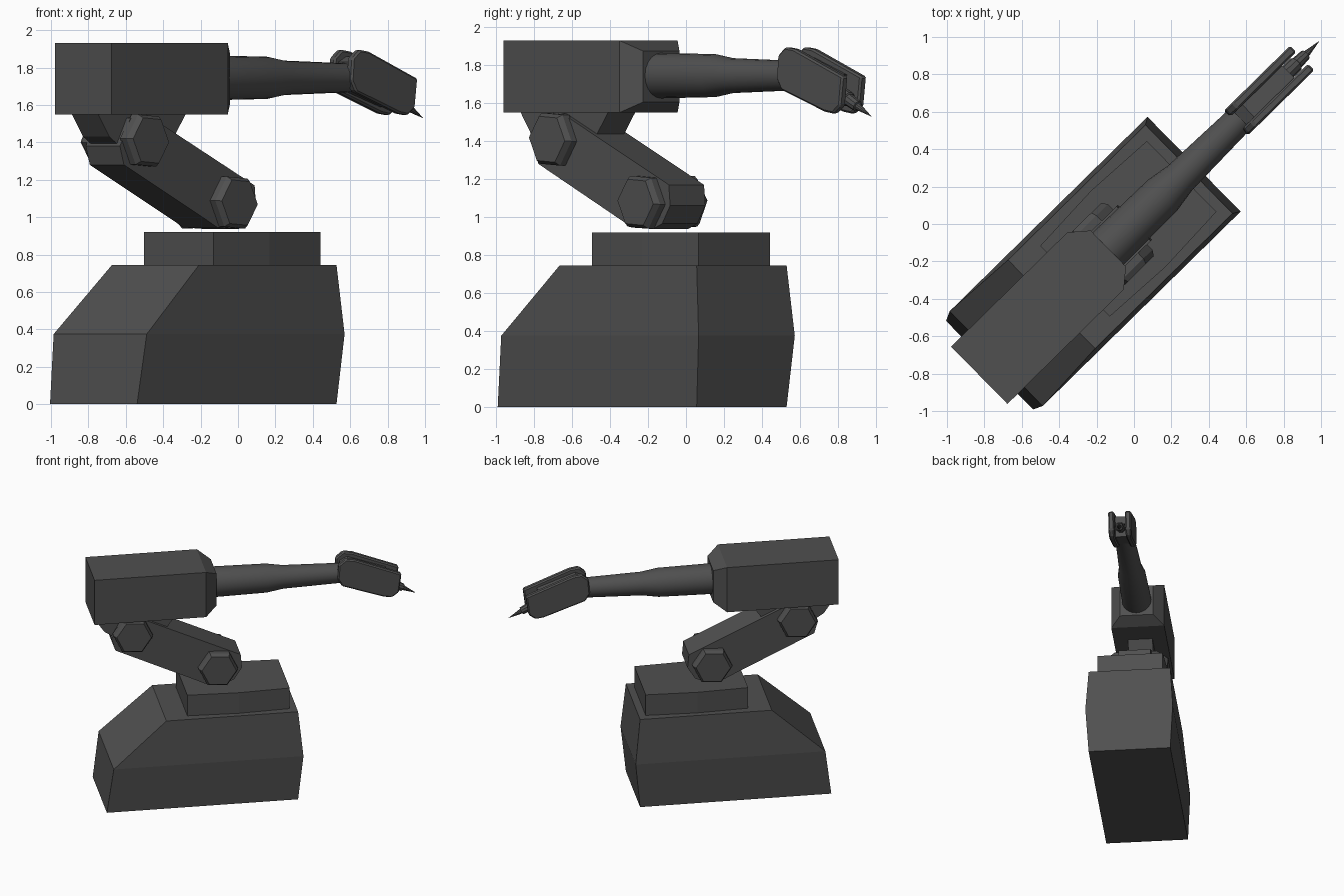
import bpy
from math import cos, sin, pi, radians
from mathutils import Matrix, Vector

if "Cube" in bpy.data.objects:
    bpy.data.objects.remove(bpy.data.objects["Cube"])

# Everything is modelled along local x, then turned diagonally
TURN = Matrix.Rotation(radians(44.5), 4, 'Z') @ Matrix.Translation((0, 0.003, 0))
DARK = bpy.data.materials.new("dark_metal")
DARK.diffuse_color = (0.08, 0.08, 0.08, 1)
DARK.use_nodes = True
DARK.node_tree.nodes["Principled BSDF"].inputs["Base Color"].default_value = DARK.diffuse_color


def loft(name, rings, smooth=False):
    """Skin a stack of equal-length rings and cap both ends."""
    n = len(rings[0])
    verts = [p for r in rings for p in r]
    faces = [(k * n + i, k * n + (i + 1) % n, (k + 1) * n + (i + 1) % n, (k + 1) * n + i)
             for k in range(len(rings) - 1) for i in range(n)]
    faces += [tuple(range(n))[::-1], tuple(range(len(verts) - n, len(verts)))]
    me = bpy.data.meshes.new(name)
    me.from_pydata([tuple(v) for v in verts], [], faces)
    me.materials.append(DARK)
    ob = bpy.data.objects.new(name, me)
    bpy.context.collection.objects.link(ob)
    bpy.context.view_layer.objects.active = ob
    ob.select_set(True)
    bpy.ops.object.mode_set(mode='EDIT')
    bpy.ops.mesh.select_all(action='SELECT')
    bpy.ops.mesh.normals_make_consistent(inside=False)
    bpy.ops.object.mode_set(mode='OBJECT')
    if smooth:
        bpy.ops.object.shade_smooth_by_angle(angle=radians(35))
    ob.select_set(False)
    ob.matrix_world = TURN
    return ob


def plate(name, profile, y0, y1, bevel=0.0):
    """Side profile (x, z) extruded from y0 to y1."""
    ob = loft(name, [[(x, y, z) for x, z in profile] for y in (y0, y1)])
    if bevel:
        m = ob.modifiers.new("edge", 'BEVEL')
        m.width, m.segments = bevel, 1
    return ob


def turned(name, start, direction, sections, sides, phase=0.0, smooth=False):
    """Round part: (distance, radius) sections along a direction."""
    q = Vector(direction).to_track_quat('Z', 'Y')
    rings = [[Vector(start) + q @ Vector((r * cos(2 * pi * i / sides + phase),
                                          r * sin(2 * pi * i / sides + phase), d))
              for i in range(sides)] for d, r in sections]
    return loft(name, rings, smooth)


# Pedestal, widest at mid height with a sloping back
loft("pedestal", [[(a, -w, z), (b, -w, z), (b, w, z), (a, w, z)]
                  for a, b, w, z in ((-1.08, .415, .332, 0), (-1.03, .453, .355, .375),
                                     (-.615, .415, .332, .745))])

# Turntable slab with slightly bowed sides
outline = [(-.44, -.265), (-.04, -.285), (.36, -.265), (.36, .265), (-.04, .285), (-.44, .265)]
loft("turntable", [[(x, y, z) for x, y in outline] for z in (.74, .92)])

# Lower arm
plate("lower_arm", [(0, 1.17), (.01, 1.06), (-.05, .965), (-.12, .937), (-.28, .945), (-.36, .985),
                    (-.98, 1.28), (-1.01, 1.38), (-.93, 1.53), (-.80, 1.545)], -.13, .13)

# Pivot bolts on both sides of both joints
for label, x, z in (("lower", -.18, 1.078), ("upper", -.845, 1.41)):
    for side in (-1, 1):
        turned(f"{label}_pivot_bolt", (x, side * .12, z), (0, side, 0),
               [(0, .155), (.05, .155), (.08, .135)], 6, radians(-4))

# Bracket hanging under the housing
plate("housing_bracket", [(-1.15, 1.56), (-.48, 1.56), (-.59, 1.41), (-.72, 1.34),
                          (-.92, 1.34), (-1.06, 1.43)], -.10, .10)

# Upper housing with a tapered front
loft("upper_housing", [[(x, -w, 1.74 - h), (x, w, 1.74 - h), (x, w, 1.74 + h), (x, -w, 1.74 + h)]
                       for x, w, h in ((-1.157, .215, .19), (-.285, .215, .19), (-.19, .135, .135))])

# Stepped, tapering forearm
turned("forearm", (-.22, 0, 1.745), (1, 0, 0),
       [(0, .12), (.44, .113), (.57, .092), (1.09, .076)], 20, smooth=True)

# Wrist: two cheek plates and a block between them
cheek = [(.765, 1.73), (.775, 1.85), (.83, 1.895), (.90, 1.885), (1.265, 1.74),
         (1.245, 1.585), (1.19, 1.545), (1.125, 1.555), (.80, 1.67)]
for side in (-1, 1):
    plate("wrist_cheek", cheek, side * .045, side * .092, .01)
plate("wrist_block", [(.80, 1.71), (.80, 1.83), (.86, 1.86), (1.16, 1.75),
                      (1.11, 1.59), (.83, 1.68)], -.06, .06)

# Nozzle and pointed tip
turned("nozzle", (1.10, 0, 1.68), (.29, 0, -.15),
       [(0, .042), (.13, .042), (.135, .034), (.21, .03), (.212, .02), (.325, .001)], 10)
